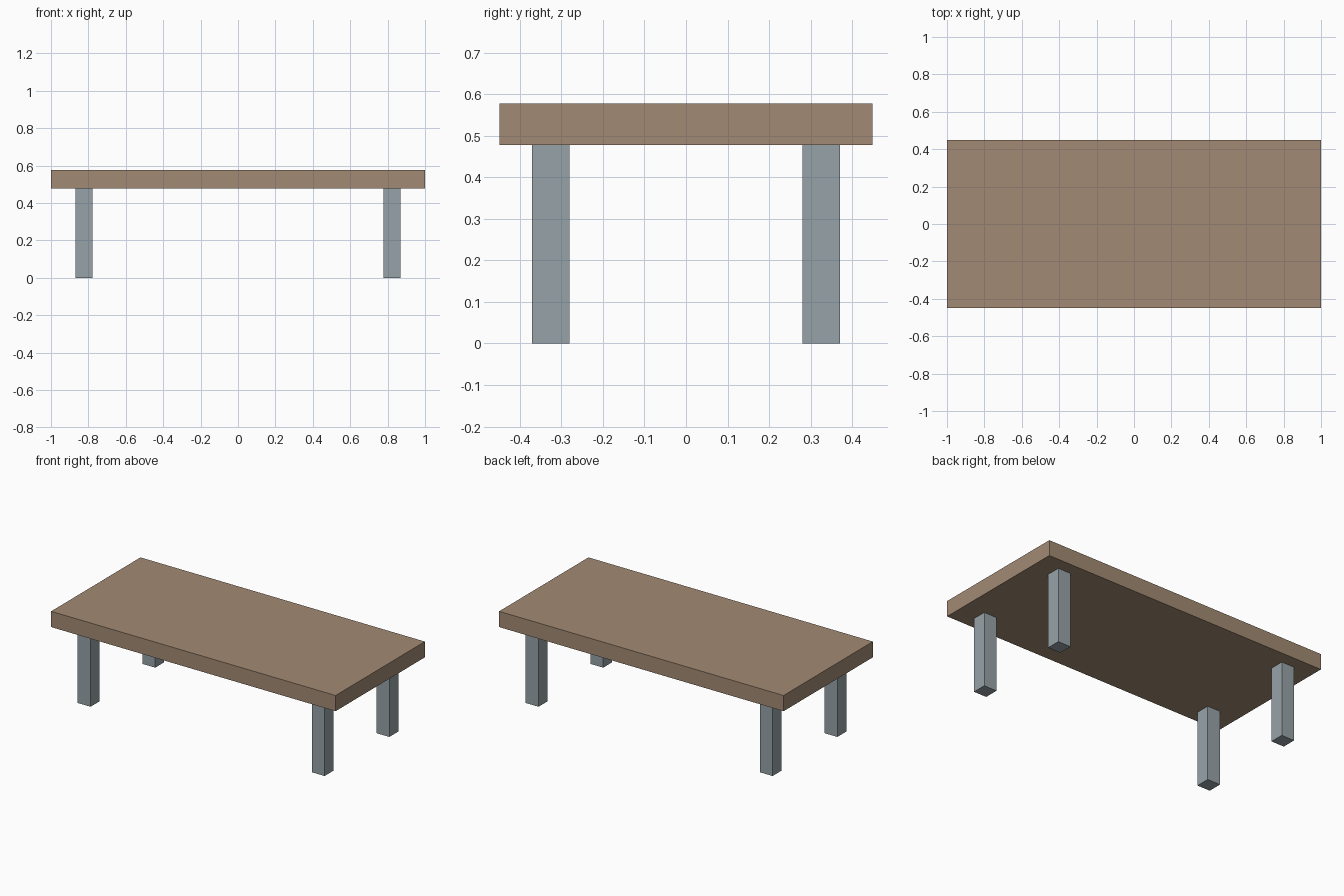
import bpy

if "Cube" in bpy.data.objects:
    bpy.data.objects.remove(bpy.data.objects["Cube"])


def material(name, rgb):
    """Flat material from 0-255 sRGB values, stored as linear."""
    mat = bpy.data.materials.new(name)
    lin = [((c / 255 + 0.055) / 1.055) ** 2.4 for c in rgb]
    mat.diffuse_color = (*lin, 1.0)
    mat.use_nodes = True
    mat.node_tree.nodes["Principled BSDF"].inputs["Base Color"].default_value = mat.diffuse_color
    return mat


def box(name, center, size, mat):
    bpy.ops.mesh.primitive_cube_add(size=1, location=center)
    obj = bpy.context.object
    obj.name = name
    obj.scale = size
    bpy.ops.object.transform_apply(location=False, rotation=False, scale=True)
    obj.data.materials.append(mat)
    return obj


wood = material("brown wood", (162, 138, 115))
metal = material("grey metal", (151, 163, 168))

LEG_HEIGHT, TOP_THICKNESS, LEG_WIDTH = 0.477, 0.10, 0.09

# Table top slab
box("table_top", (0, 0, LEG_HEIGHT + TOP_THICKNESS / 2),
    (2.0, 0.897, TOP_THICKNESS), wood)

# Four square legs, inset from the corners
for side, sx in (("left", -1), ("right", 1)):
    for end, sy in (("front", -1), ("back", 1)):
        box(f"{end}_{side}_leg", (sx * 0.823, sy * 0.325, LEG_HEIGHT / 2),
            (LEG_WIDTH, LEG_WIDTH, LEG_HEIGHT), metal)
